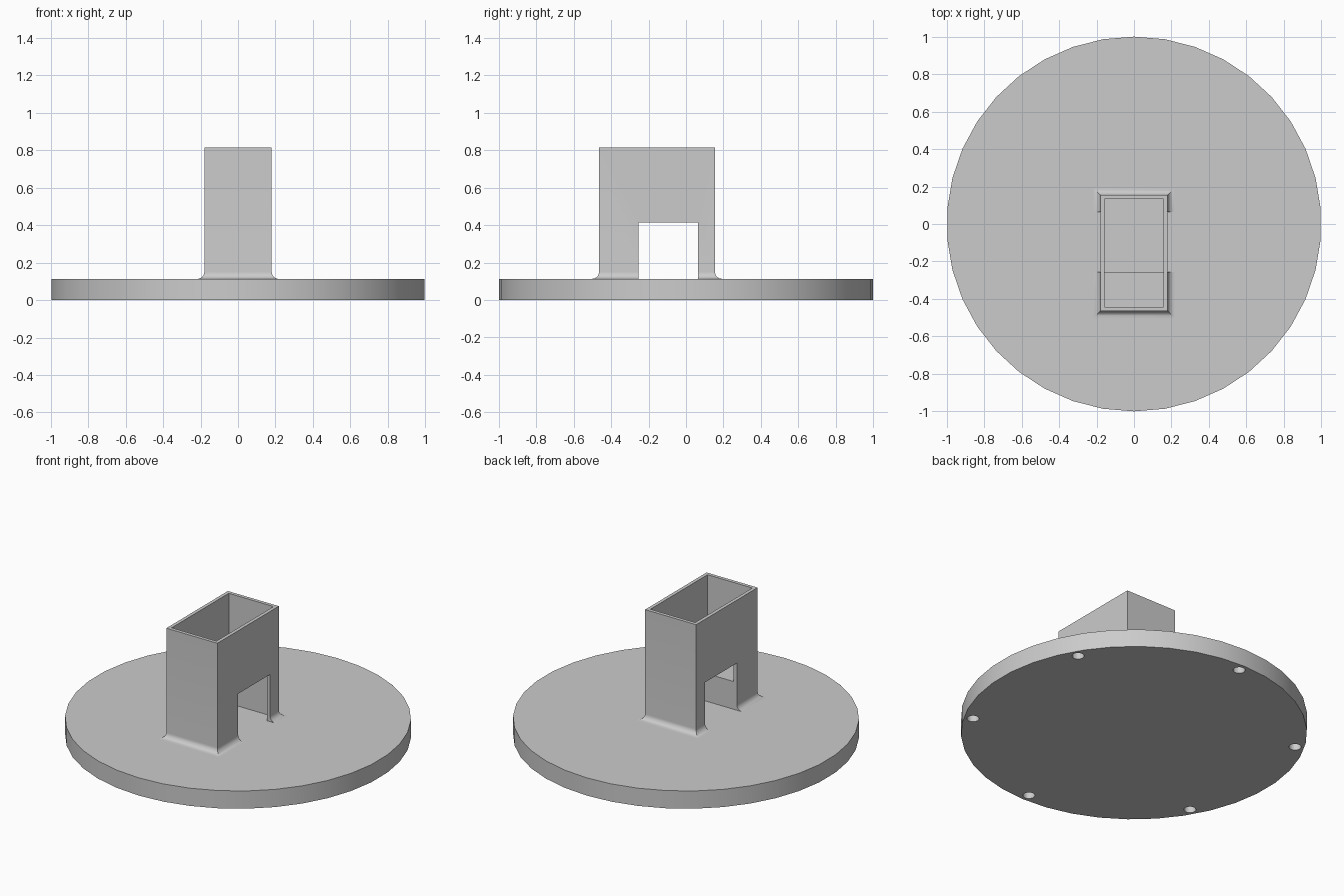
import bpy
import bmesh
import math

cube = bpy.data.objects.get("Cube")
if cube:
    bpy.data.objects.remove(cube, do_unlink=True)

BASE_TOP = 0.113
TOWER_TOP = 0.815
HALF_X = 0.18
FRONT, BACK = -0.465, 0.155
WALL = 0.022
FILLET = 0.037
OPEN_FRONT, OPEN_BACK, OPEN_TOP = -0.255, 0.065, 0.413

grey = bpy.data.materials.new("plain_grey")
grey.use_nodes = True
colour = (0.6, 0.6, 0.6, 1)
grey.diffuse_color = colour
grey.node_tree.nodes["Principled BSDF"].inputs["Base Color"].default_value = colour


def finish(name, bm):
    bmesh.ops.recalc_face_normals(bm, faces=bm.faces)
    mesh = bpy.data.meshes.new(name)
    bm.to_mesh(mesh)
    bm.free()
    mesh.materials.append(grey)
    obj = bpy.data.objects.new(name, mesh)
    bpy.context.collection.objects.link(obj)
    return obj


def box(name, low, high):
    bm = bmesh.new()
    bmesh.ops.create_cube(bm, size=1)
    for v in bm.verts:
        v.co = [(a + b) / 2 + c * (b - a) for a, b, c in zip(low, high, v.co)]
    return finish(name, bm)


def add_cylinder(bm, x, y, low, high, radius, sides):
    made = bmesh.ops.create_cone(bm, cap_ends=True, segments=sides, radius1=radius,
                                 radius2=radius, depth=high - low)
    for v in made["verts"]:
        v.co.x += x
        v.co.y += y
        v.co.z += (low + high) / 2


def cut(obj, cutter):
    mod = obj.modifiers.new("cut", "BOOLEAN")
    mod.operation = "DIFFERENCE"
    mod.solver = "EXACT"
    mod.object = cutter
    smooth(obj)
    bpy.ops.object.modifier_apply(modifier=mod.name)
    bpy.data.objects.remove(cutter, do_unlink=True)
    smooth(obj)


def smooth(obj):
    bpy.ops.object.select_all(action="DESELECT")
    obj.select_set(True)
    bpy.context.view_layer.objects.active = obj
    bpy.ops.object.shade_smooth_by_angle(angle=math.radians(30))


# Round base with six blind holes in its underside
bm = bmesh.new()
add_cylinder(bm, 0, 0, 0, BASE_TOP, 1, 38)
base = finish("round_base", bm)

bm = bmesh.new()
for i in range(6):
    angle = math.radians(30 + 60 * i)
    add_cylinder(bm, 0.945 * math.cos(angle), 0.945 * math.sin(angle), -0.05, 0.08, 0.035, 24)
cut(base, finish("hole_cutter", bm))

# Hollow tower: a wall profile (outward offset, height) carried round a rectangle
profile = []
for i in range(9):
    a = math.pi / 2 * i / 8
    profile.append((FILLET * (1 - math.sin(a)), BASE_TOP + FILLET * (1 - math.cos(a))))
profile += [(0, TOWER_TOP), (-WALL, TOWER_TOP), (-WALL, BASE_TOP)]

bm = bmesh.new()
rings = []
for off, z in profile:
    x, y0, y1 = HALF_X + off, FRONT - off, BACK + off
    rings.append([bm.verts.new((px, py, z)) for px, py in ((-x, y0), (x, y0), (x, y1), (-x, y1))])
for r, ring in enumerate(rings):
    nxt = rings[(r + 1) % len(rings)]
    for i in range(4):
        j = (i + 1) % 4
        bm.faces.new((ring[i], ring[j], nxt[j], nxt[i]))
tower = finish("hollow_tower", bm)

# Opening through both side walls
cut(tower, box("opening_cutter", (-0.5, OPEN_FRONT, 0), (0.5, OPEN_BACK, OPEN_TOP)))

# Raised step inside the front of the tower
box("inner_step", (WALL - HALF_X, FRONT + WALL, BASE_TOP), (HALF_X - WALL, OPEN_FRONT, 0.29))
